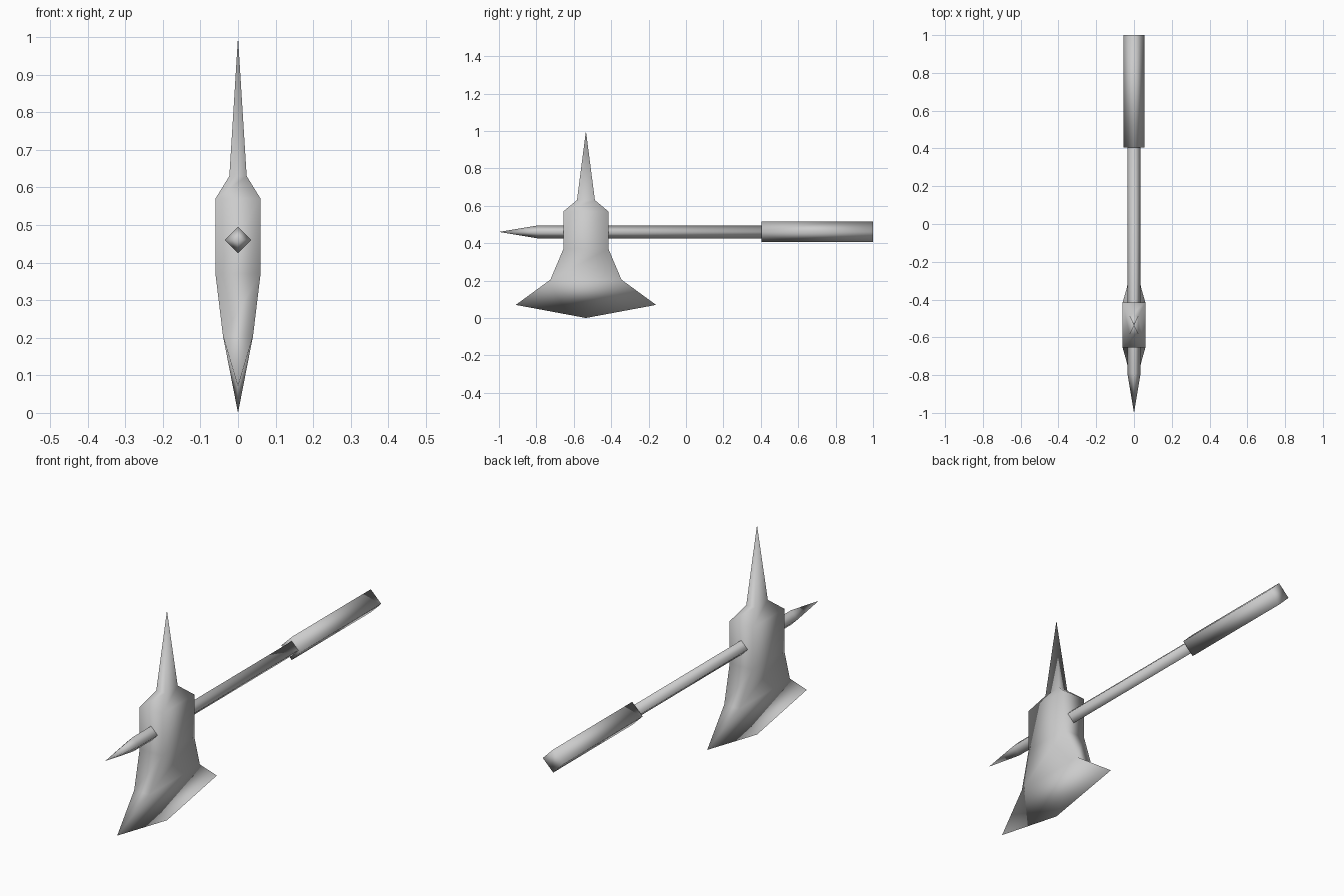
import bpy

cube = bpy.data.objects.get("Cube")
if cube:
    bpy.data.objects.remove(cube, do_unlink=True)

GREY = 0.6
AXIS_Z = 0.46
HEAD_Y = -0.535

metal = bpy.data.materials.new("grey_metal")
metal.use_nodes = True
metal.diffuse_color = (GREY, GREY, GREY, 1)
metal.node_tree.nodes["Principled BSDF"].inputs["Base Color"].default_value = (GREY, GREY, GREY, 1)


def make_object(name, verts, faces):
    mesh = bpy.data.meshes.new(name)
    mesh.from_pydata(verts, [], faces)
    mesh.materials.append(metal)
    mesh.shade_smooth()
    obj = bpy.data.objects.new(name, mesh)
    bpy.context.collection.objects.link(obj)
    return obj


def bridge(ring_count):
    """Quads joining successive four-point rings."""
    return [(r * 4 + i, r * 4 + (i + 1) % 4, r * 4 + 4 + (i + 1) % 4, r * 4 + 4 + i)
            for r in range(ring_count - 1) for i in range(4)]


def diamond(y, radius):
    return [(radius, y, AXIS_Z), (0, y, AXIS_Z - radius),
            (-radius, y, AXIS_Z), (0, y, AXIS_Z + radius)]


# Diamond-section shaft with a pointed front end
verts = diamond(-0.79, 0.035) + diamond(0.41, 0.035) + [(0, -1, AXIS_Z)]
faces = bridge(2) + [(8, (i + 1) % 4, i) for i in range(4)] + [(4, 5, 6, 7)]
make_object("shaft", verts, faces)

# Thicker grip
verts = diamond(0.405, 0.055) + diamond(1, 0.055)
make_object("grip", verts, bridge(2) + [(3, 2, 1, 0), (4, 5, 6, 7)])

# Head: rectangular rings given as (height, half width, half depth)
profile = [(0.205, 0.04, 0.19), (0.37, 0.06, 0.12), (0.57, 0.06, 0.12), (0.63, 0.023, 0.048)]
verts = [(sx * w, HEAD_Y + sy * d, z) for z, w, d in profile
         for sx, sy in ((-1, -1), (1, -1), (1, 1), (-1, 1))]
faces = bridge(4)

# Top spike
tip = len(verts)
verts.append((0, HEAD_Y, 1))
faces += [(12 + i, 12 + (i + 1) % 4, tip) for i in range(4)]

# Flared cutting edge: front corner, lowest point, back corner
front, low, back = tip + 1, tip + 2, tip + 3
verts += [(0, HEAD_Y - 0.375, 0.07), (0, HEAD_Y, 0), (0, HEAD_Y + 0.375, 0.07)]
faces += [(1, 0, front), (3, 2, back),
          (1, front, low), (2, 1, low), (2, low, back),
          (0, low, front), (3, low, 0), (3, back, low)]
make_object("axe_head", verts, faces)
